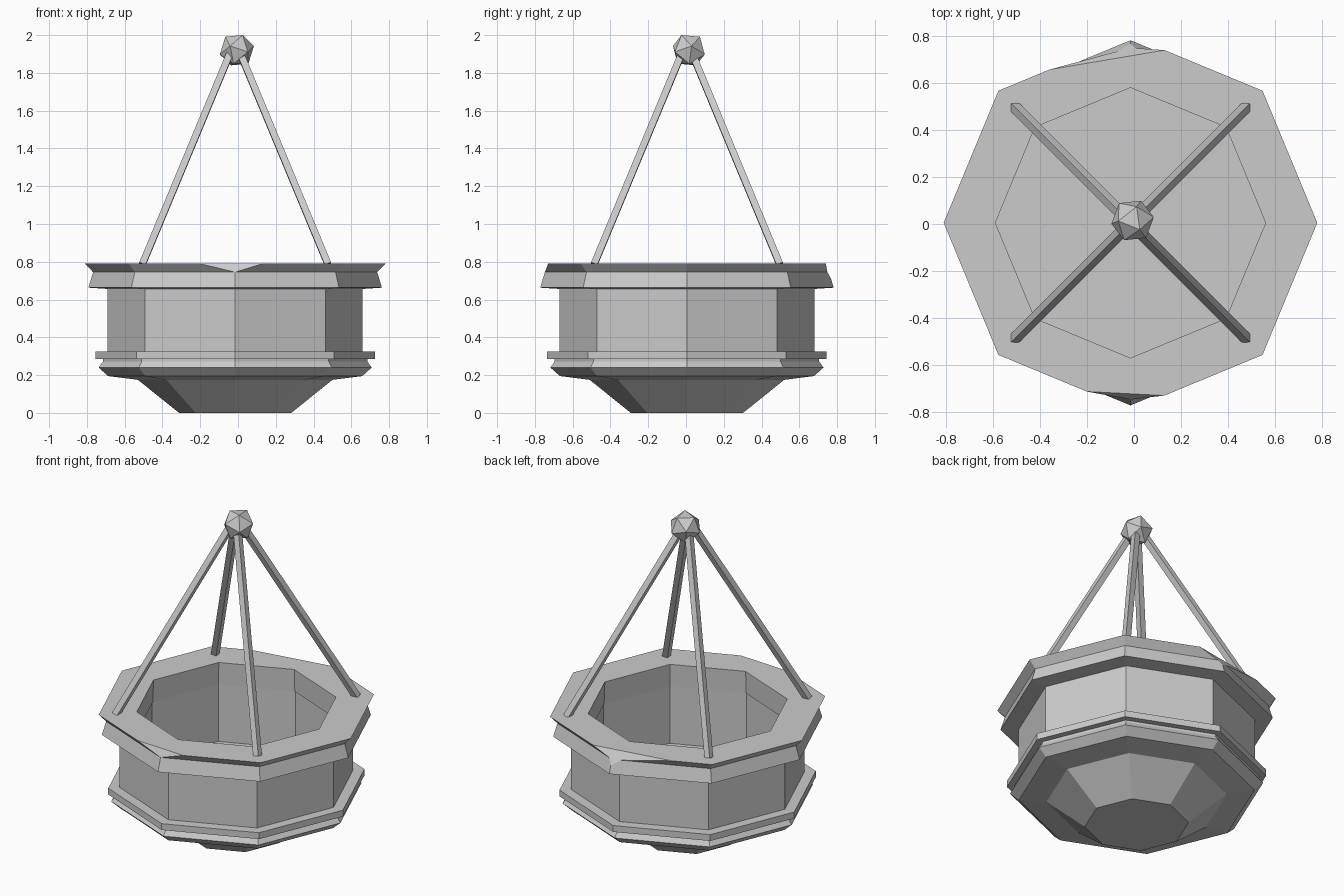
import bpy, bmesh, math
from mathutils import Vector, Matrix

cube = bpy.data.objects.get("Cube")
if cube:
    bpy.data.objects.remove(cube, do_unlink=True)

stone = bpy.data.materials.new("grey_stone")
stone.use_nodes = True
GREY = (0.6, 0.6, 0.6, 1)
stone.diffuse_color = GREY
stone.node_tree.nodes["Principled BSDF"].inputs["Base Color"].default_value = GREY

CENTRE = Vector((-0.015, 0.005, 0))
SIDES = 8


def finish(name, bm):
    """Turn a bmesh into a flat-shaded object."""
    bmesh.ops.recalc_face_normals(bm, faces=bm.faces)
    mesh = bpy.data.meshes.new(name)
    bm.to_mesh(mesh)
    bm.free()
    mesh.materials.append(stone)
    obj = bpy.data.objects.new(name, mesh)
    bpy.context.collection.objects.link(obj)
    return obj


def lathe(profile, closed):
    """Revolve (radius, height) points; an open profile gets flat end caps."""
    bm = bmesh.new()
    rings = []
    for r, z in profile:
        angles = [math.tau * i / SIDES for i in range(SIDES)]
        rings.append([bm.verts.new(CENTRE + Vector((r * math.cos(a), r * math.sin(a), z)))
                      for a in angles])
    pairs = list(zip(rings, rings[1:]))
    if closed:
        pairs.append((rings[-1], rings[0]))
    else:
        bm.faces.new(rings[0])
        bm.faces.new(rings[-1])
    for low, high in pairs:
        for i in range(SIDES):
            j = (i + 1) % SIDES
            bm.faces.new((low[i], low[j], high[j], high[i]))
    bmesh.ops.recalc_face_normals(bm, faces=bm.faces)
    return bm


def chip(bm, a, b, c):
    """Slice off the corner lying outside the plane through three points."""
    a, b, c = Vector(a), Vector(b), Vector(c)
    normal = (b - a).cross(c - a).normalized()
    if normal.dot(a) < 0:
        normal.negate()
    bmesh.ops.bisect_plane(bm, geom=bm.verts[:] + bm.edges[:] + bm.faces[:],
                           plane_co=a, plane_no=normal, clear_outer=True)
    bmesh.ops.holes_fill(bm, edges=[e for e in bm.edges if e.is_boundary])


# Basin: foot, moulded base, wall, and hollow inside down to the floor
basin = lathe([(0.297, 0), (0.515, 0.175), (0.673, 0.195), (0.723, 0.24),
               (0.7, 0.272), (0.7, 0.285), (0.74, 0.285), (0.74, 0.325),
               (0.675, 0.325), (0.675, 0.665), (0.585, 0.665), (0.585, 0.29)],
              closed=False)
finish("basin", basin)

# Rim with a broken corner at the front and at the back
rim = lathe([(0.795, 0.79), (0.752, 0.745), (0.777, 0.663),
             (0.58, 0.65), (0.575, 0.79)], closed=True)
chip(rim, (-0.2, -0.713, 0.79), (0.13, -0.73, 0.79), (-0.015, -0.747, 0.745))
chip(rim, (-0.36, 0.657, 0.79), (0.13, 0.74, 0.79), (-0.015, 0.745, 0.745))
finish("rim", rim)

# Four square rods leaning in to the top knob
for sx, side in ((1, "left"), (-1, "right")):
    for sy, end in ((-1, "front"), (1, "back")):
        foot = CENTRE + Vector((0.492 * sx, 0.492 * sy, 0.785))
        top = CENTRE + Vector((0.02 * sx, 0.02 * sy, 1.92))
        axis = (top - foot).normalized()
        tangent = Vector((-sy, sx, 0)).normalized()
        outward = tangent.cross(axis)
        frame = Matrix((outward, tangent, axis)).transposed().to_4x4()
        frame.translation = (foot + top) / 2
        rod = bmesh.new()
        bmesh.ops.create_cube(rod, size=1, matrix=frame
                              @ Matrix.Rotation(math.radians(45), 4, "Z")
                              @ Matrix.Diagonal((0.036, 0.036, (top - foot).length, 1)))
        finish(f"rod_{end}_{side}", rod)

# Faceted knob resting with an edge on top
knob = bmesh.new()
bmesh.ops.create_icosphere(knob, subdivisions=1, radius=0.094,
                           matrix=Matrix.Rotation(math.radians(-52), 4, "Z")
                           @ Matrix.Rotation(math.radians(31.72), 4, "Y"))
lift = 2 - max(v.co.z for v in knob.verts)
bmesh.ops.translate(knob, verts=knob.verts, vec=(-0.006, 0.015, lift))
finish("top_knob", knob)
